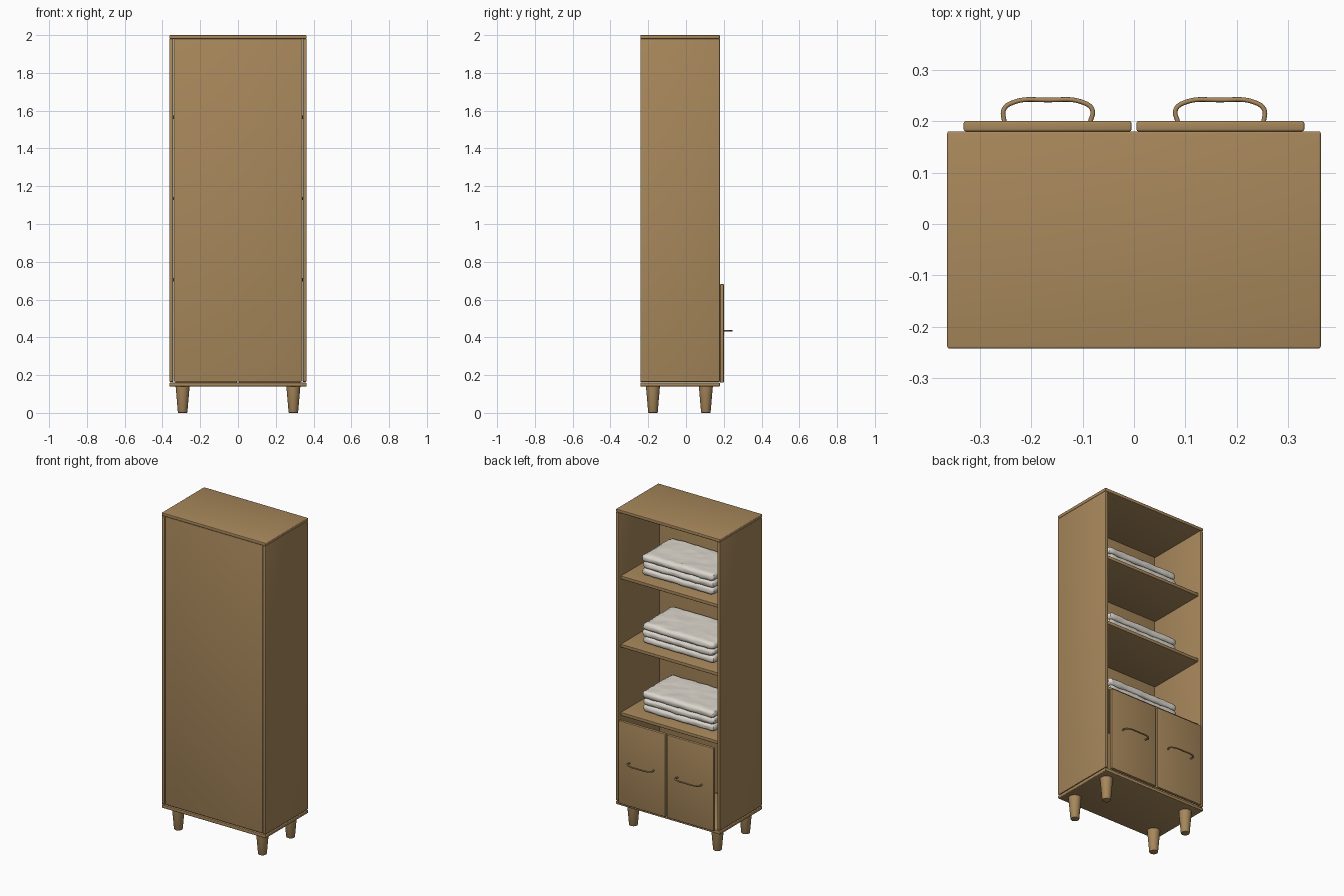
import bpy, bmesh, random
from mathutils import Vector, noise

random.seed(4)
cube = bpy.data.objects.get("Cube")
if cube:
    bpy.data.objects.remove(cube, do_unlink=True)


def material(name, rgb):
    mat = bpy.data.materials.new(name)
    mat.use_nodes = True
    mat.diffuse_color = (*rgb, 1)
    mat.node_tree.nodes["Principled BSDF"].inputs["Base Color"].default_value = (*rgb, 1)
    return mat


WOOD = material("oak_wood", (0.39, 0.245, 0.105))
CLOTH = material("towel_white", (0.72, 0.68, 0.61))


def finish(bm, name, mat):
    mesh = bpy.data.meshes.new(name)
    bm.to_mesh(mesh)
    bm.free()
    obj = bpy.data.objects.new(name, mesh)
    bpy.context.collection.objects.link(obj)
    mesh.materials.append(mat)
    smooth(obj)
    return obj


def smooth(obj):
    bpy.ops.object.select_all(action="DESELECT")
    obj.select_set(True)
    bpy.context.view_layer.objects.active = obj
    bpy.ops.object.shade_smooth_by_angle()


def board(name, x, y, z, edge=0.004):
    """Soft-edged board spanning the three (min, max) ranges."""
    bm = bmesh.new()
    bmesh.ops.create_cube(bm, size=1)
    for v in bm.verts:
        v.co = Vector([r[0] if c < 0 else r[1] for c, r in zip(v.co, (x, y, z))])
    bmesh.ops.bevel(bm, geom=bm.edges[:], offset=edge, segments=3,
                    profile=0.5, affect="EDGES")
    return finish(bm, name, WOOD)


def towel(name, centre, size, radius):
    """Rounded slab of cloth with soft wrinkles."""
    bm = bmesh.new()
    bmesh.ops.create_cube(bm, size=1)
    bmesh.ops.subdivide_edges(bm, edges=bm.edges[:], cuts=22, use_grid_fill=True)
    half = Vector(size) / 2
    offset = Vector([random.uniform(0, 50) for _ in range(3)])
    for v in bm.verts:
        p = Vector([c * s for c, s in zip(v.co, size)])
        core = Vector([max(-(h - radius), min(h - radius, c)) for c, h in zip(p, half)])
        normal = (p - core).normalized()
        p = core + normal * radius
        wrinkle = noise.noise(p * 14 + offset) * 0.004 + noise.noise(p * 60 + offset) * 0.0025
        v.co = p + normal * wrinkle + Vector(centre)
    finish(bm, name, CLOTH)


# Carcass
W, BACK, OPEN, T = 0.363, -0.242, 0.18, 0.02
inner = W - T
board("bottom_board", (-W, W), (BACK, OPEN), (0.14, 0.16))
board("top_board", (-W, W), (BACK, OPEN), (1.98, 2.0))
board("rear_panel", (-inner + 0.002, inner - 0.002), (BACK + 0.002, BACK + T), (0.165, 1.98))
for side, s in (("left", 1), ("right", -1)):
    xs = sorted((s * inner, s * W))
    board(side + "_side_panel", xs, (BACK, OPEN), (0.164, 1.98))

    # Door with its handle
    board(side + "_door", sorted((s * 0.005, s * 0.331)), (OPEN, 0.2), (0.16, 0.682))
    path = [(0.252, 0.198), (0.253, 0.222), (0.238, 0.235), (0.167, 0.241),
            (0.096, 0.235), (0.081, 0.222), (0.085, 0.198)]
    curve = bpy.data.curves.new(side + "_handle", "CURVE")
    curve.dimensions = "3D"
    curve.bevel_depth = 0.0045
    curve.bevel_resolution = 3
    curve.use_fill_caps = True
    spline = curve.splines.new("BEZIER")
    spline.bezier_points.add(len(path) - 1)
    for point, (x, y) in zip(spline.bezier_points, path):
        point.co = (s * x, y, 0.435)
        point.handle_left_type = point.handle_right_type = "AUTO"
    curve.materials.append(WOOD)
    handle = bpy.data.objects.new(side + "_handle", curve)
    bpy.context.collection.objects.link(handle)

    # Tapered legs
    for place, y in (("front", -0.175), ("back", 0.105)):
        bm = bmesh.new()
        bmesh.ops.create_cone(bm, cap_ends=True, segments=32, radius1=0.025,
                              radius2=0.037, depth=0.14)
        rim = [e for e in bm.edges if all(v.co.z < 0 for v in e.verts)]
        bmesh.ops.bevel(bm, geom=rim, offset=0.003, segments=2, profile=0.5, affect="EDGES")
        bmesh.ops.translate(bm, verts=bm.verts, vec=(s * 0.293, y, 0.07))
        finish(bm, f"{place}_{side}_leg", WOOD)

# Shelves, each with a stack of folded towels
for level, top in enumerate((0.715, 1.145, 1.575), 1):
    board(f"shelf_{level}", (-inner, inner), (BACK + T, 0.16), (top - T, top), 0.002)
    for layer in range(3):
        towel(f"towel_{level}_{layer + 1}",
              (random.uniform(-0.004, 0.004), -0.065, top + 0.023 + layer * 0.042),
              (0.5, 0.3, 0.046), 0.022)
